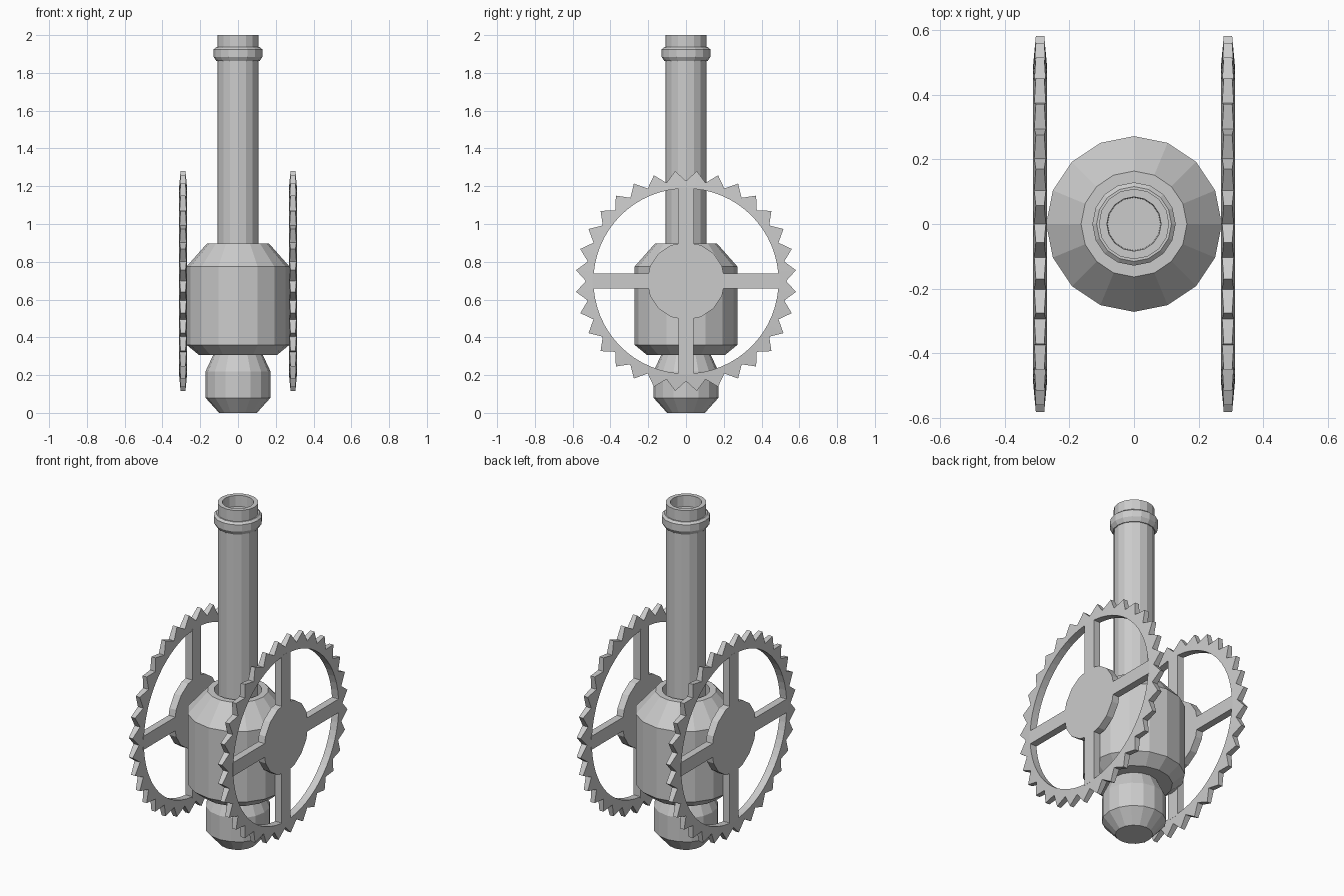
import bpy, bmesh, math
from mathutils import Matrix, Vector

if "Cube" in bpy.data.objects:
    bpy.data.objects.remove(bpy.data.objects["Cube"])

grey = bpy.data.materials.new("plain grey")
grey.diffuse_color = (0.6, 0.6, 0.6, 1)
grey.use_nodes = True
grey.node_tree.nodes["Principled BSDF"].inputs["Base Color"].default_value = grey.diffuse_color


def finish(bm, name):
    bmesh.ops.recalc_face_normals(bm, faces=bm.faces)
    mesh = bpy.data.meshes.new(name)
    bm.to_mesh(mesh)
    bm.free()
    mesh.materials.append(grey)
    obj = bpy.data.objects.new(name, mesh)
    bpy.context.collection.objects.link(obj)
    return obj


def lathe(name, profile, sides=16):
    """Spin (radius, height) points around z; the end rings are capped."""
    bm = bmesh.new()
    rings = []
    for r, z in profile:
        rings.append([bm.verts.new((r * math.cos(2 * math.pi * i / sides),
                                    r * math.sin(2 * math.pi * i / sides), z))
                      for i in range(sides)])
    for a, b in zip(rings, rings[1:]):
        for i in range(sides):
            j = (i + 1) % sides
            bm.faces.new((a[i], a[j], b[j], b[i]))
    bm.faces.new(rings[0])
    bm.faces.new(rings[-1])
    return finish(bm, name)


# Rounded foot with tapered neck
lathe("foot", [(0.10, 0), (0.172, 0.08), (0.172, 0.22), (0.13, 0.31), (0.13, 0.34)])

# Main body with a recess around the tube
lathe("body", [(0.206, 0.306), (0.272, 0.36), (0.272, 0.775), (0.164, 0.897),
               (0.128, 0.897), (0.128, 0.75)])

# Hollow tube with a tapering bore
lathe("tube", [(0.109, 0.7), (0.109, 2.0), (0.084, 2.0), (0.028, 0.4)])

# Collar near the tube mouth
lathe("collar", [(0.105, 1.862), (0.114, 1.862), (0.129, 1.885), (0.129, 1.925),
                 (0.116, 1.936), (0.105, 1.936)])

WHEEL_X, WHEEL_Z = 0.291, 0.698
HALF, TIP_HALF = 0.0215, 0.013
INNER, ROOT, TIP, TEETH = 0.49, 0.53, 0.585, 32


def toothed_rim(name, x):
    bm = bmesh.new()
    n = TEETH * 2
    loops = [[], [], [], []]
    for i in range(n):
        a = 2 * math.pi * i / n
        outer = TIP if i % 2 else ROOT
        t = (outer - INNER) / (TIP - INNER)
        w = HALF + (TIP_HALF - HALF) * t
        for loop, r, dx in zip(loops, (INNER, outer, outer, INNER), (-HALF, -w, w, HALF)):
            loop.append(bm.verts.new((x + dx, r * math.sin(a), WHEEL_Z + r * math.cos(a))))
    for k in range(4):
        p, q = loops[k], loops[(k + 1) % 4]
        for i in range(n):
            j = (i + 1) % n
            bm.faces.new((p[i], p[j], q[j], q[i]))
    return finish(bm, name)


def hub(name, x):
    bm = bmesh.new()
    bmesh.ops.create_cone(bm, cap_ends=True, segments=16, radius1=0.206, radius2=0.206,
                          depth=2 * HALF,
                          matrix=Matrix.Translation((x, 0, WHEEL_Z))
                          @ Matrix.Rotation(math.pi / 2, 4, 'Y'))
    return finish(bm, name)


def spokes(name, x):
    bm = bmesh.new()
    for k in range(4):
        m = (Matrix.Translation((x, 0, WHEEL_Z)) @ Matrix.Rotation(k * math.pi / 2, 4, 'X')
             @ Matrix.Translation((0, 0, 0.345)) @ Matrix.Diagonal((2 * HALF, 0.08, 0.3, 1)))
        bmesh.ops.create_cube(bm, size=1, matrix=m)
    return finish(bm, name)


# A toothed wheel on each side
for side, x in (("left", -WHEEL_X), ("right", WHEEL_X)):
    toothed_rim(side + "_toothed_rim", x)
    hub(side + "_hub", x)
    spokes(side + "_spokes", x)
